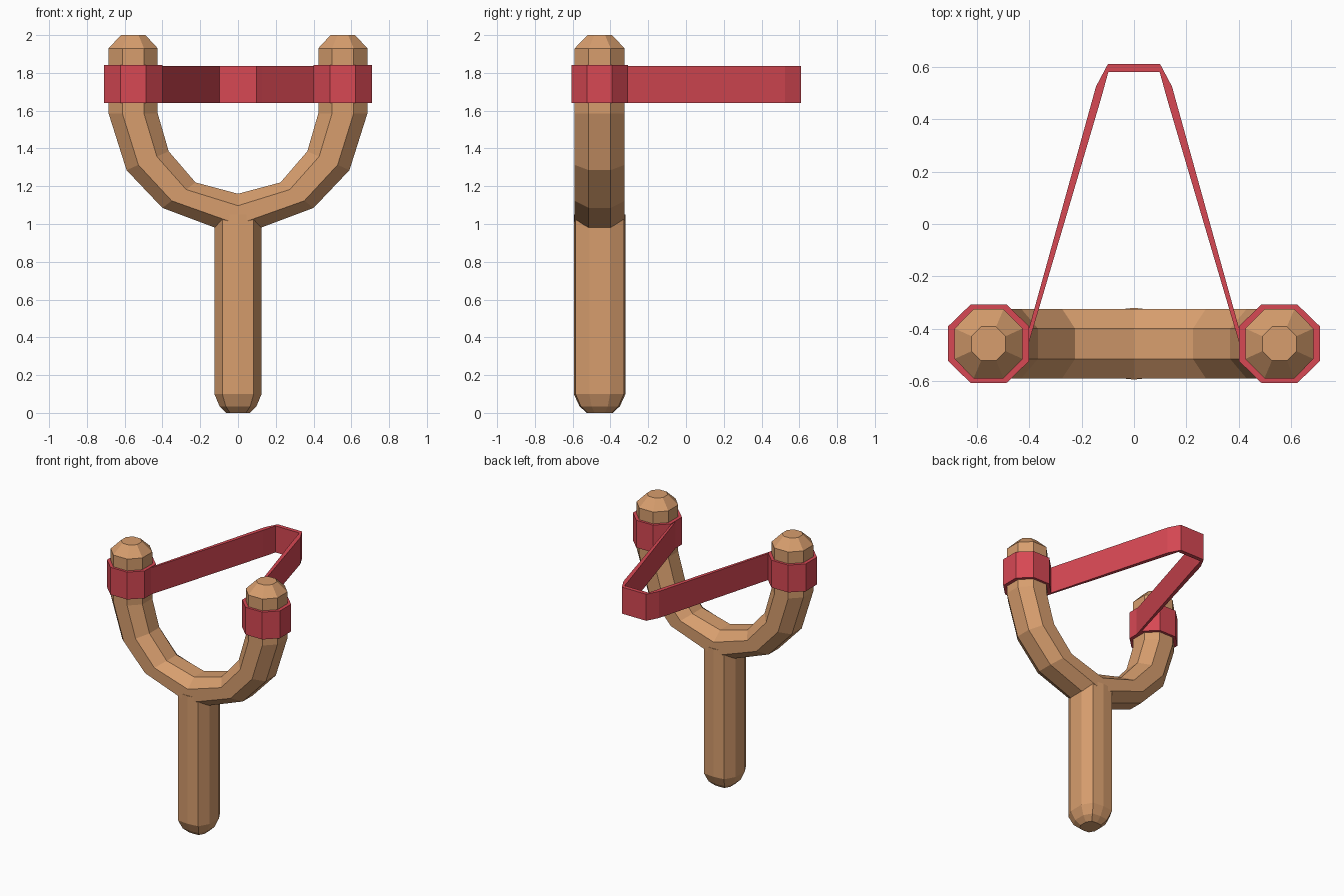
import bpy, bmesh

# Remove the default cube only
if "Cube" in bpy.data.objects:
    bpy.data.objects.remove(bpy.data.objects["Cube"], do_unlink=True)

YC = -0.457  # depth of the wooden frame's centre plane


def material(name, rgb):
    mat = bpy.data.materials.new(name)
    mat.use_nodes = True
    mat.diffuse_color = (*rgb, 1)
    bsdf = next(n for n in mat.node_tree.nodes if n.type == "BSDF_PRINCIPLED")
    bsdf.inputs["Base Color"].default_value = (*rgb, 1)
    return mat


wood = material("warm wood", (0.68, 0.34, 0.155))
rubber = material("red rubber", (0.68, 0.065, 0.088))


def loft(name, rings, mat):
    """Skin a list of equal-length rings and cap both ends."""
    bm = bmesh.new()
    loops = [[bm.verts.new(p) for p in ring] for ring in rings]
    n = len(loops[0])
    for a, b in zip(loops, loops[1:]):
        for i in range(n):
            j = (i + 1) % n
            bm.faces.new((a[i], a[j], b[j], b[i]))
    bm.faces.new(loops[0])
    bm.faces.new(loops[-1])
    bmesh.ops.recalc_face_normals(bm, faces=bm.faces)
    mesh = bpy.data.meshes.new(name)
    bm.to_mesh(mesh)
    bm.free()
    mesh.materials.append(mat)
    obj = bpy.data.objects.new(name, mesh)
    bpy.context.collection.objects.link(obj)
    return obj


# Unit octagon with axis-aligned flats
K = 0.44
OCT = [(1, -K), (1, K), (K, 1), (-K, 1), (-1, K), (-1, -K), (-K, -1), (K, -1)]


def fork_ring(outer, inner, half_y):
    """Octagonal section spanning outer to inner (x, z) points."""
    cx, cz = (outer[0] + inner[0]) / 2, (outer[1] + inner[1]) / 2
    hx, hz = (outer[0] - inner[0]) / 2, (outer[1] - inner[1]) / 2
    return [(cx + u * hx, YC + v * half_y, cz + u * hz) for u, v in OCT]


# Fork: one bent octagonal branch from tip to tip
half = [((0.62, 2.0), (0.49, 2.0), 0.065),
        ((0.685, 1.93), (0.425, 1.93), 0.132),
        ((0.685, 1.585), (0.425, 1.585), 0.132),
        ((0.59, 1.285), (0.367, 1.385), 0.132),
        ((0.40, 1.085), (0.225, 1.22), 0.132)]
middle = [((0, 0.935), (0, 1.16), 0.132)]
mirrored = [((-o[0], o[1]), (-i[0], i[1]), h) for o, i, h in reversed(half)]
loft("fork", [fork_ring(*s) for s in half + middle + mirrored], wood)

# Handle: ten-sided grip with a rounded foot
quarter = [(0.125, 0.055), (0.083, 0.128)]
outline = (quarter + [(0, 0.137)] + [(-x, y) for x, y in reversed(quarter)]
           + [(-x, -y) for x, y in quarter] + [(0, -0.137)]
           + [(x, -y) for x, y in reversed(quarter)])
profile = [(0, 0.5), (0.035, 0.78), (0.1, 1), (1.05, 1)]
loft("handle", [[(x * s, YC + y * s, z) for x, y in outline] for z, s in profile], wood)

# Rubber cuffs wrapped round both fork tips
for side, sx in (("left", 1), ("right", -1)):
    loft(side + "_cuff", [[(sx * 0.555 + u * 0.155, YC + v * 0.15, z) for u, v in OCT]
                          for z in (1.64, 1.843)], rubber)

# Strap: thin band drawn back from cuff to cuff, as (outer, inner) plan points
strap = [((0.407, -0.42), (0.402, -0.455)),
         ((0.145, 0.525), (0.127, 0.475)),
         ((0.10, 0.61), (0.098, 0.58))]
strap += [((-o[0], o[1]), (-i[0], i[1])) for o, i in reversed(strap)]
loft("strap", [[(*o, 1.64), (*o, 1.837), (*i, 1.837), (*i, 1.64)] for o, i in strap], rubber)
